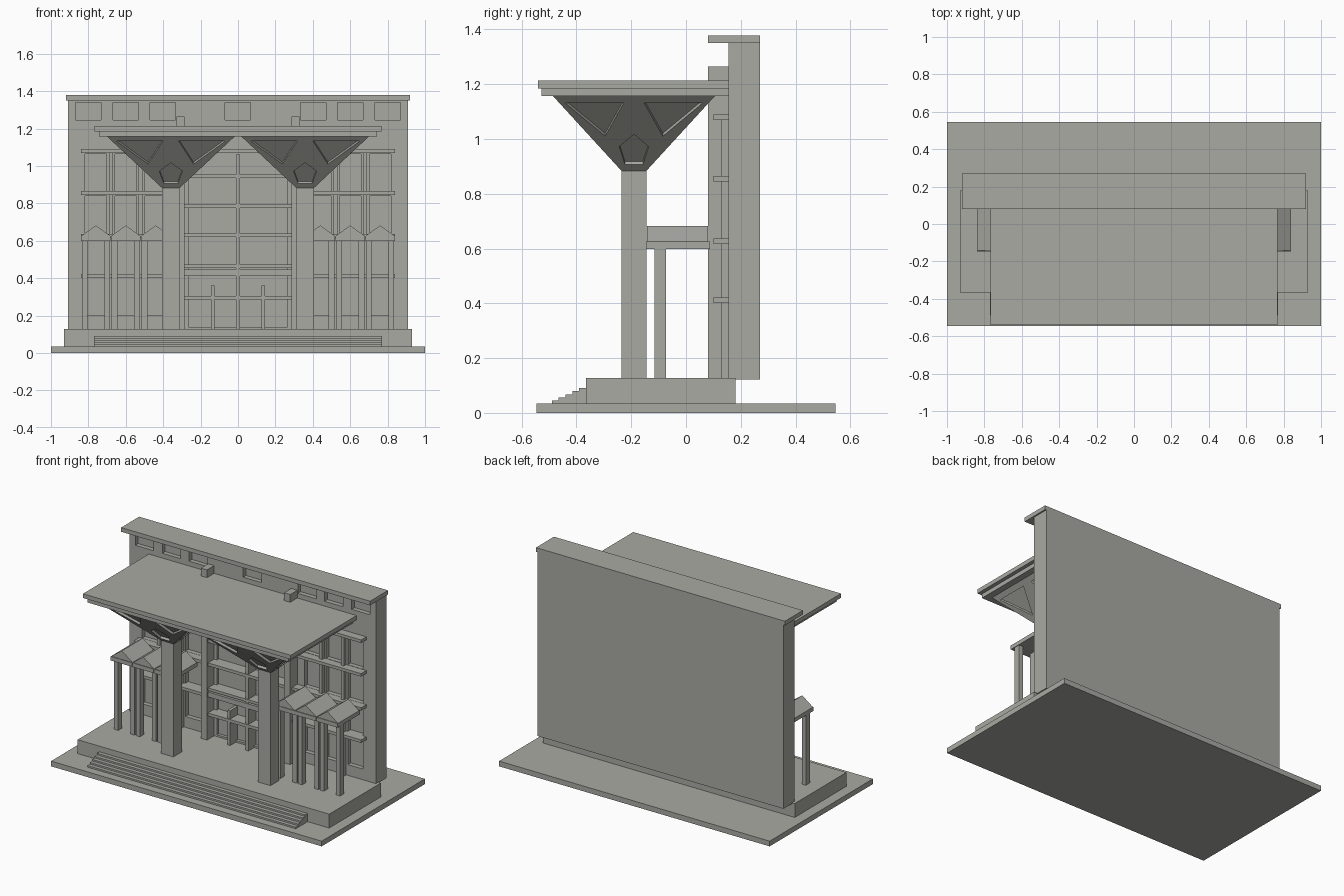
import bpy, bmesh, math
from mathutils import Vector

if "Cube" in bpy.data.objects:
    bpy.data.objects.remove(bpy.data.objects["Cube"])

stone = bpy.data.materials.new("warm grey stone")
stone.diffuse_color = (0.40, 0.40, 0.37, 1)
stone.use_nodes = True
stone.node_tree.nodes["Principled BSDF"].inputs["Base Color"].default_value = stone.diffuse_color


def finish(name, bm, cutter=None, helper=False):
    bmesh.ops.recalc_face_normals(bm, faces=bm.faces)
    me = bpy.data.meshes.new(name)
    bm.to_mesh(me)
    bm.free()
    me.materials.append(stone)
    ob = bpy.data.objects.new(name, me)
    bpy.context.collection.objects.link(ob)
    if helper:
        ob.hide_render = True
        ob.hide_viewport = True
        ob.display_type = 'WIRE'
    if cutter:
        mod = ob.modifiers.new("recesses", 'BOOLEAN')
        mod.operation = 'DIFFERENCE'
        mod.solver = 'EXACT'
        mod.object = cutter
    return ob


def add_prism(bm, lower, upper):
    """Closed solid between two matching outlines."""
    a = [bm.verts.new(p) for p in lower]
    b = [bm.verts.new(p) for p in upper]
    n = len(a)
    bm.faces.new(a)
    bm.faces.new(b[::-1])
    for i in range(n):
        j = (i + 1) % n
        bm.faces.new((a[i], b[i], b[j], a[j]))


def rect(x0, x1, y0, y1, z):
    return [(x0, y0, z), (x1, y0, z), (x1, y1, z), (x0, y1, z)]


def boxes(name, items, **kw):
    """One object from (x0, x1, y0, y1, z0, z1) blocks."""
    bm = bmesh.new()
    for x0, x1, y0, y1, z0, z1 in items:
        add_prism(bm, rect(x0, x1, y0, y1, z0), rect(x0, x1, y0, y1, z1))
    return finish(name, bm, **kw)


def mirrored(items):
    return items + [(-b, -a, c, d, e, f) for a, b, c, d, e, f in items]


# Ground slab, plinth and entrance steps
boxes("ground_slab", [(-1, 1, -0.545, 0.545, 0, 0.035)])
boxes("plinth", [(-0.93, 0.93, -0.365, 0.18, 0.035, 0.128)])
bm = bmesh.new()
outline = [(-0.365, 0.035), (-0.49, 0.035)]
for i in range(5):
    z = 0.046 + 0.011 * i
    outline += [(-0.49 + 0.025 * i, z), (-0.465 + 0.025 * i, z)]
add_prism(bm, [(-0.77, y, z) for y, z in outline],
          [(0.77, y, z) for y, z in outline])
finish("entrance_steps", bm)

# Main wall with recessed attic windows, side bays and a central bay
bays = (0.44, 0.60, 0.76)
cuts = [(-0.07, 0.066, 0.13, 0.185, 1.245, 1.338),
        (-0.265, 0.265, 0.13, 0.175, 0.14, 1.075)]
cuts += mirrored([(x - 0.068, x + 0.068, 0.13, 0.185, 1.245, 1.338)
                  for x in (0.402, 0.60, 0.80)])
cuts += mirrored([(x - 0.057, x + 0.057, 0.13, 0.185, a, b)
                  for x in bays for a, b in ((0.20, 0.40), (0.422, 0.615),
                                             (0.638, 0.84), (0.867, 1.065))])
wall_cut = boxes("wall_window_cutter", cuts, helper=True)
boxes("main_wall", [(-0.91, 0.91, 0.155, 0.27, 0.122, 1.35)], cutter=wall_cut)
boxes("cornice", [(-0.92, 0.92, 0.08, 0.27, 1.35, 1.378)])

# Facade pilasters, side ledges and slim mullions
boxes("pilasters", mirrored([(0.285, 0.33, 0.08, 0.16, 0.128, 1.265)]))
boxes("side_ledges", mirrored([(0.33, 0.84, 0.10, 0.16, z, z + 0.02)
                               for z in (0.402, 0.617, 0.845, 1.07)]))
boxes("side_mullions", mirrored([(x - 0.011, x + 0.011, 0.13, 0.16, 0.128, 1.07)
                                 for x in (0.52, 0.68)]))

# Central shelves and upright dividers
boxes("centre_shelves", [(-0.285, 0.285, 0.09, 0.18, a, b) for a, b in (
    (0.285, 0.305), (0.412, 0.445), (0.455, 0.473), (0.62, 0.64),
    (0.776, 0.796), (0.935, 0.955), (1.07, 1.09))])
boxes("centre_dividers", [(-0.01, 0.01, 0.095, 0.18, 0.128, 1.06),
                          (-0.145, -0.125, 0.095, 0.18, 0.128, 0.36),
                          (0.125, 0.145, 0.095, 0.18, 0.128, 0.36)])

# Canopy roof in two layers
boxes("canopy_top", [(-0.768, 0.768, -0.54, 0.158, 1.185, 1.213)])
boxes("canopy_underside", [(-0.743, 0.743, -0.528, 0.158, 1.157, 1.186)])

# Canopy columns with inverted pyramid capitals
CY, Z0, Z1 = -0.19, 0.883, 1.158
TOP, LOW = (0.342, 0.297), (0.048, 0.045)
triangle = [(-0.85, 1.132), (-0.123, 1.132), (-0.355, 1.01)]
pentagon = [(0, 1.017), (0.18, 0.972), (0.11, 0.907), (-0.11, 0.907), (-0.18, 0.972)]
shapes = [triangle, [(-s, z) for s, z in triangle], pentagon]


def capital_cutter(name, cx):
    bm = bmesh.new()
    for axis in (0, 1):
        for sign in (-1, 1):
            run, rise = TOP[axis] - LOW[axis], Z1 - Z0
            normal = Vector((0, 0, -run))
            normal[axis] = sign * rise
            normal.normalize()
            for shape in shapes:
                pts = []
                for s, z in shape:
                    p = Vector((cx, CY, z))
                    p[axis] += sign * (LOW[axis] + run * (z - Z0) / rise)
                    p[1 - axis] += s * TOP[1 - axis]
                    pts.append(p)
                add_prism(bm, [p - normal * 0.015 for p in pts],
                          [p + normal * 0.01 for p in pts])
    return finish(name, bm, helper=True)


for side, cx in (("left", -0.359), ("right", 0.359)):
    bm = bmesh.new()
    add_prism(bm, rect(cx - LOW[0], cx + LOW[0], CY - LOW[1], CY + LOW[1], Z0),
              rect(cx - TOP[0], cx + TOP[0], CY - TOP[1], CY + TOP[1], Z1))
    finish(side + "_capital", bm, cutter=capital_cutter(side + "_capital_cutter", cx))
    boxes(side + "_column", [(cx - 0.046, cx + 0.046, CY - 0.045, CY + 0.045, 0.128, Z0)])

# Gabled porches on slim posts
bm = bmesh.new()
for cx in [s * x for s in (-1, 1) for x in bays]:
    gable = [(cx - 0.079, 0.625), (cx + 0.079, 0.625), (cx, 0.682)]
    add_prism(bm, [(x, -0.142, z) for x, z in gable],
              [(x, 0.08, z) for x, z in gable])
finish("porch_gables", bm)
boxes("porch_slabs", mirrored([(x - 0.079, x + 0.079, -0.146, 0.088, 0.598, 0.625)
                               for x in bays]))
boxes("porch_posts", mirrored([(x + d - 0.015, x + d + 0.015, -0.115, -0.073, 0.128, 0.6)
                               for x in bays for d in (-0.06, 0.06)]))
